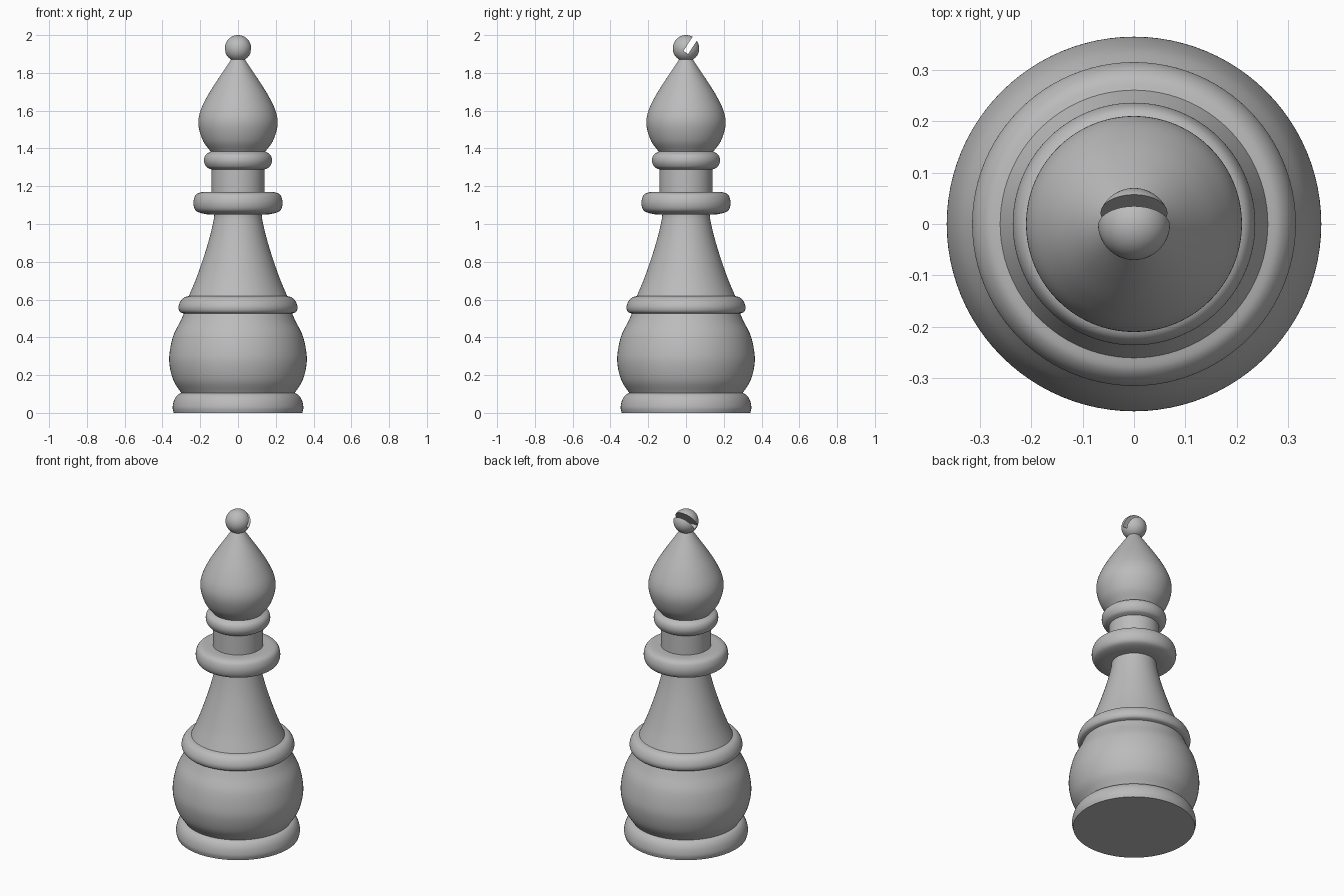
import bpy, bmesh, math
from mathutils import Vector, Matrix

SEGMENTS = 96

cube = bpy.data.objects.get("Cube")
if cube:
    bpy.data.objects.remove(cube, do_unlink=True)

grey = bpy.data.materials.new("plain grey")
grey.use_nodes = True
grey.diffuse_color = (0.5, 0.5, 0.5, 1)
grey.node_tree.nodes["Principled BSDF"].inputs["Base Color"].default_value = (0.5, 0.5, 0.5, 1)


def smooth_curve(points, steps=7):
    """Catmull-Rom curve through (radius, height) points."""
    p = [Vector(q) for q in points]
    p = [2 * p[0] - p[1]] + p + [2 * p[-1] - p[-2]]
    out = []
    for a, b, c, d in zip(p, p[1:], p[2:], p[3:]):
        for i in range(steps):
            t = i / steps
            out.append(0.5 * (2 * b + (c - a) * t + (2 * a - 5 * b + 4 * c - d) * t ** 2
                              + (3 * b - a - 3 * c + d) * t ** 3))
    return out + [p[-2]]


def finish(name, bm):
    mesh = bpy.data.meshes.new(name)
    bmesh.ops.recalc_face_normals(bm, faces=bm.faces)
    bm.to_mesh(mesh)
    bm.free()
    mesh.materials.append(grey)
    obj = bpy.data.objects.new(name, mesh)
    bpy.context.collection.objects.link(obj)
    return obj


def shade(obj):
    bpy.ops.object.select_all(action="DESELECT")
    obj.select_set(True)
    bpy.context.view_layer.objects.active = obj
    bpy.ops.object.shade_smooth_by_angle(angle=math.radians(35))


def lathe(name, points):
    """Solid of revolution, capped flat at both ends."""
    bm = bmesh.new()
    rings = []
    for r, z in smooth_curve(points):
        rings.append([bm.verts.new((r * math.cos(a), r * math.sin(a), z))
                      for a in (math.tau * i / SEGMENTS for i in range(SEGMENTS))])
    for low, high in zip(rings, rings[1:]):
        for i in range(SEGMENTS):
            j = (i + 1) % SEGMENTS
            bm.faces.new((low[i], low[j], high[j], high[i]))
    bm.faces.new(rings[0][::-1])
    bm.faces.new(rings[-1])
    shade(finish(name, bm))


# Turned parts, bottom to top
lathe("base_ring", [(.34, 0), (.346, .03), (.338, .068), (.32, .095), (.295, .108)])
lathe("round_body", [(.30, .105), (.341, .17), (.362, .25), (.362, .32), (.342, .41),
                     (.305, .485), (.285, .53)])
lathe("waist_ring", [(.285, .525), (.308, .535), (.315, .56), (.305, .59), (.285, .611), (.255, .62)])
lathe("tapered_stem", [(.262, .615), (.22, .715), (.18, .83), (.15, .93), (.129, 1.02), (.125, 1.06)])
lathe("collar", [(.125, 1.05), (.175, 1.053), (.222, 1.07), (.236, 1.11), (.225, 1.152),
                 (.195, 1.168), (.14, 1.17)])
lathe("neck", [(.14, 1.16), (.14, 1.3)])
lathe("neck_ring", [(.14, 1.288), (.167, 1.302), (.18, 1.333), (.172, 1.365), (.14, 1.386)])
lathe("head", [(.142, 1.38), (.185, 1.44), (.209, 1.52), (.202, 1.59), (.166, 1.67),
               (.117, 1.75), (.07, 1.82), (.03, 1.88)])

# Top ball with a slanted slot cut into its back
bm = bmesh.new()
bmesh.ops.create_uvsphere(bm, u_segments=64, v_segments=32, radius=0.07,
                          matrix=Matrix.Translation((0, 0, 1.93)))
ball = finish("top_ball", bm)

bm = bmesh.new()
bmesh.ops.create_cube(bm, size=1, matrix=Matrix.Translation((0, .026, 1.95))
                      @ Matrix.Rotation(math.radians(-33), 4, "X")
                      @ Matrix.Translation((0, 0, .05)) @ Matrix.Diagonal((.3, .03, .2, 1)))
cutter = finish("slot_cutter", bm)
cutter.hide_render = True

slot = ball.modifiers.new("slot", "BOOLEAN")
slot.operation = "DIFFERENCE"
slot.solver = "EXACT"
slot.object = cutter
bpy.context.view_layer.objects.active = ball
bpy.ops.object.modifier_apply(modifier=slot.name)
bpy.data.objects.remove(cutter, do_unlink=True)
shade(ball)
